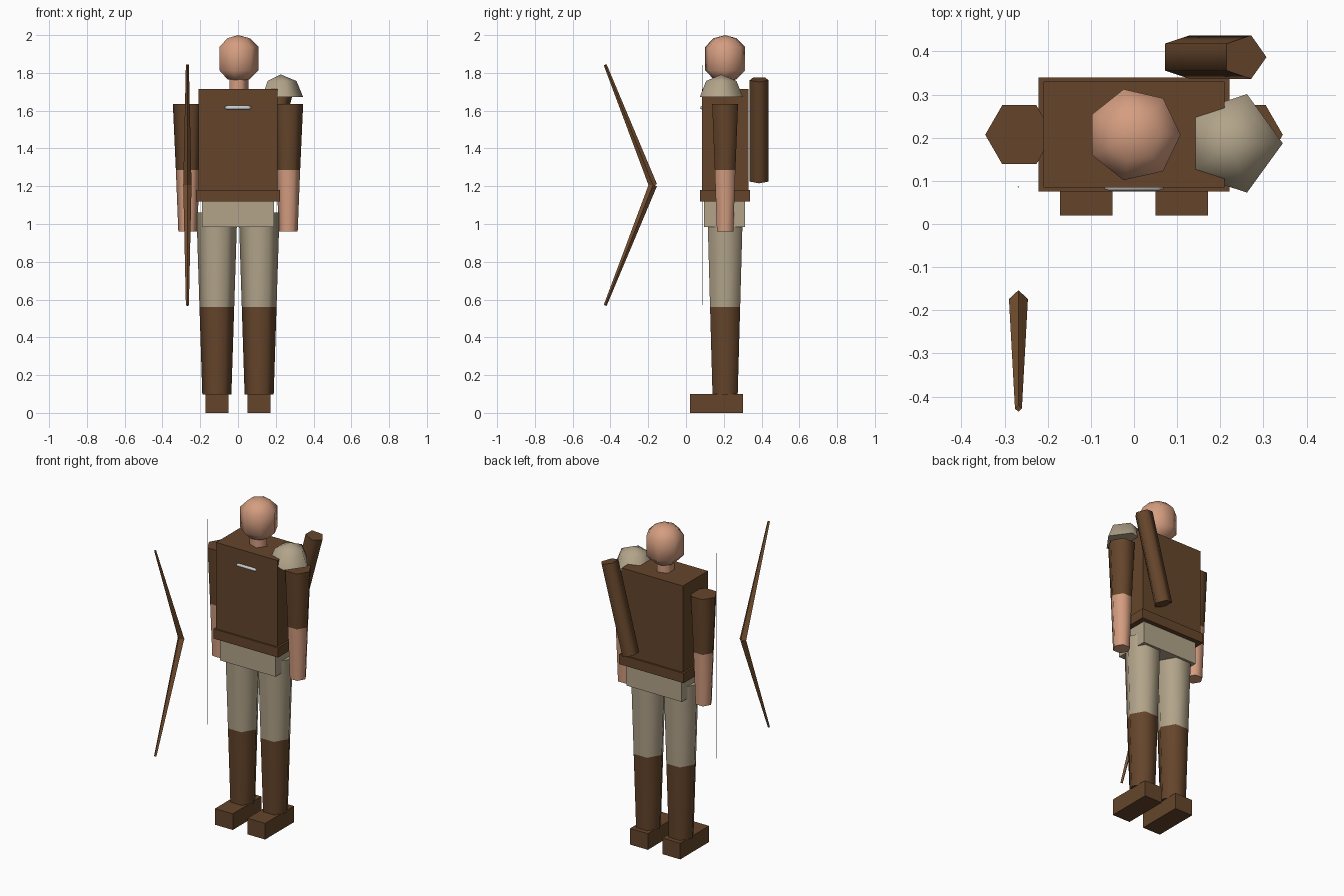
import bpy, bmesh, math
from mathutils import Vector

if "Cube" in bpy.data.objects:
    bpy.data.objects.remove(bpy.data.objects["Cube"], do_unlink=True)


def material(name, rgb):
    linear = [((c / 255 + 0.055) / 1.055) ** 2.4 for c in rgb] + [1.0]
    m = bpy.data.materials.new(name)
    m.use_nodes = True
    m.diffuse_color = linear
    m.node_tree.nodes["Principled BSDF"].inputs["Base Color"].default_value = linear
    return m


leather = material("brown leather", (101, 69, 43))
skin = material("skin", (212, 157, 128))
cloth = material("beige cloth", (178, 164, 138))
wood = material("bow wood", (122, 83, 50))
silver = material("silver", (205, 205, 205))


def finish(name, bm, mat, smooth):
    bmesh.ops.recalc_face_normals(bm, faces=bm.faces[:])
    me = bpy.data.meshes.new(name)
    bm.to_mesh(me)
    bm.free()
    me.materials.append(mat)
    ob = bpy.data.objects.new(name, me)
    bpy.context.collection.objects.link(ob)
    if smooth:
        bpy.ops.object.select_all(action='DESELECT')
        ob.select_set(True)
        bpy.context.view_layer.objects.active = ob
        bpy.ops.object.shade_smooth_by_angle(angle=math.radians(75))
    return ob


def box(name, mat, x, y, z):
    """Box from (min, max) pairs."""
    bm = bmesh.new()
    bmesh.ops.create_cube(bm, size=1)
    for v in bm.verts:
        v.co = [pair[0] if c < 0 else pair[1] for c, pair in zip(v.co, (x, y, z))]
    return finish(name, bm, mat, False)


def lathe(name, mat, profile, sides, origin, axis=(0, 0, 1)):
    """Turn (radius, height) points about an axis; first corner faces +x."""
    bm = bmesh.new()
    rings = []
    for r, h in profile:
        count = sides if r > 0 else 1
        turn = [2 * math.pi * i / sides for i in range(count)]
        rings.append([bm.verts.new((r * math.cos(a), r * math.sin(a), h)) for a in turn])
    for low, high in zip(rings, rings[1:]):
        for i in range(sides):
            j = (i + 1) % sides
            quad = [low[i % len(low)], low[j % len(low)],
                    high[j % len(high)], high[i % len(high)]]
            bm.faces.new(list(dict.fromkeys(quad)))
    for end in (rings[0], rings[-1]):
        if len(end) > 1:
            bm.faces.new(end)
    ob = finish(name, bm, mat, True)
    ob.location = origin
    ob.rotation_mode = 'QUATERNION'
    ob.rotation_quaternion = Vector((0, 0, 1)).rotation_difference(Vector(axis))
    return ob


def rod(name, mat, start, end, r0, r1, sides):
    axis = Vector(end) - Vector(start)
    return lathe(name, mat, [(r0, 0), (r1, axis.length)], sides, start, axis)


def ball(radius, first, last, step):
    """Profile of a sphere between two latitudes in degrees."""
    pts = []
    for deg in range(first, last + 1, step):
        a = math.radians(deg)
        pts.append((0 if abs(deg) == 90 else radius * math.cos(a), radius * math.sin(a)))
    return pts


MID = 0.207  # depth of the body's centre line

# Head and neck: the head has rings at 30 degrees above and below its middle
head_profile = [p for d, p in zip(range(-90, 91, 30), ball(0.125, -90, 90, 30)) if d]
lathe("head", skin, head_profile, 7, (0, MID, 1.875))
rod("neck", skin, (0, MID, 1.70), (0, MID, 1.80), 0.055, 0.055, 5)

# Trunk
box("tunic", leather, (-0.21, 0.21), (0.085, 0.33), (1.15, 1.715))
box("belt", leather, (-0.222, 0.222), (0.075, 0.34), (1.12, 1.18))
box("hips", cloth, (-0.19, 0.19), (0.095, 0.313), (0.985, 1.13))

# Limbs, mirrored
for side, s in (("left", 1), ("right", -1)):
    def limb(part, mat, x, low, high, r_low, r_high):
        rod(f"{side}_{part}", mat, (s * x, MID, low), (s * x, MID, high), r_low, r_high, 6)

    limb("sleeve", leather, 0.266, 1.285, 1.635, 0.063, 0.079)
    limb("forearm", skin, 0.266, 0.96, 1.285, 0.05, 0.063)
    limb("thigh", cloth, 0.112, 0.56, 1.06, 0.092, 0.108)
    limb("boot_shaft", leather, 0.112, 0.098, 0.56, 0.077, 0.092)
    box(f"{side}_foot", leather, sorted((s * 0.05, s * 0.172)), (0.02, 0.302), (0, 0.1))

# Shoulder pad and chest clasp
lathe("shoulder_pad", cloth, ball(0.12, 0, 90, 45), 5, (0.225, 0.187, 1.672))
clasp = [(0.006, -0.068), (0.011, -0.055), (0.011, 0.055), (0.006, 0.068)]
lathe("chest_clasp", silver, clasp, 6, (0, 0.086, 1.616), (1, 0, 0))

# Quiver slung across the back
rod("quiver", leather, (0.113, 0.387, 1.229), (0.256, 0.387, 1.765), 0.053, 0.053, 5)

# Bow with two limbs and a string
BOW_X = -0.268
for part, s in (("upper", 1), ("lower", -1)):
    rod(f"bow_{part}_limb", wood, (BOW_X, -0.174, 1.206 - s * 0.003),
        (BOW_X, -0.428, 1.206 + s * 0.637), 0.022, 0.008, 4)
rod("bow_string", silver, (BOW_X, 0.086, 0.57), (BOW_X, 0.086, 1.842), 0.002, 0.002, 4)
